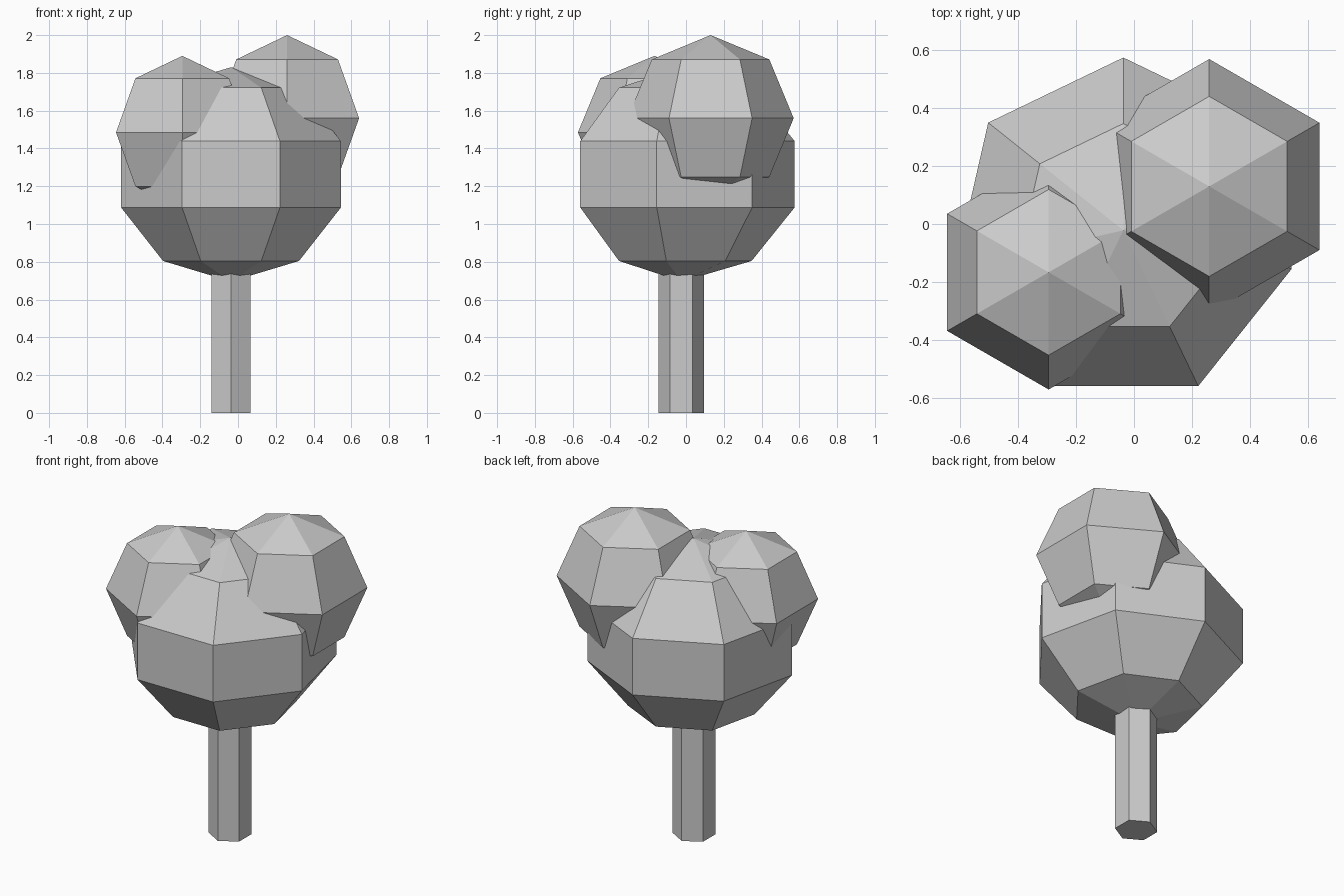
import bpy, bmesh, math

if "Cube" in bpy.data.objects:
    bpy.data.objects.remove(bpy.data.objects["Cube"])


def revolve(name, profile, sides, location):
    """Spin a (radius, height) profile around z; the first corner points to +y."""
    bm = bmesh.new()
    verts = [bm.verts.new((0, r, z)) for r, z in profile]
    edges = [bm.edges.new(pair) for pair in zip(verts, verts[1:])]
    bmesh.ops.spin(bm, geom=verts + edges, cent=(0, 0, 0), axis=(0, 0, 1),
                   angle=2 * math.pi, steps=sides, use_duplicate=False)
    bmesh.ops.remove_doubles(bm, verts=bm.verts, dist=0.0005)
    bmesh.ops.recalc_face_normals(bm, faces=bm.faces)
    mesh = bpy.data.meshes.new(name)
    bm.to_mesh(mesh)
    bm.free()
    obj = bpy.data.objects.new(name, mesh)
    obj.location = location
    bpy.context.collection.objects.link(obj)
    return obj


def foliage(name, radius, height, sides, rings, location):
    """Low-poly ball of leaves."""
    angles = [math.pi * i / rings for i in range(rings + 1)]
    profile = [(radius * math.sin(a), -height * math.cos(a)) for a in angles]
    return revolve(name, profile, sides, location)


# Hexagonal trunk, its top hidden in the crown
revolve("trunk", [(0, 0), (0.12, 0), (0.12, 0.8), (0, 0.8)], 6, (-0.037, -0.025, 0))

# Large seven-sided crown, slightly flattened
foliage("main_crown", 0.628, 0.567, 7, 5, (-0.037, -0.022, 1.263))

# Two smaller six-sided clumps on the crown
foliage("right_clump", 0.44, 0.44, 6, 4, (0.26, 0.13, 1.56))
foliage("left_clump", 0.405, 0.405, 6, 4, (-0.295, -0.167, 1.485))
